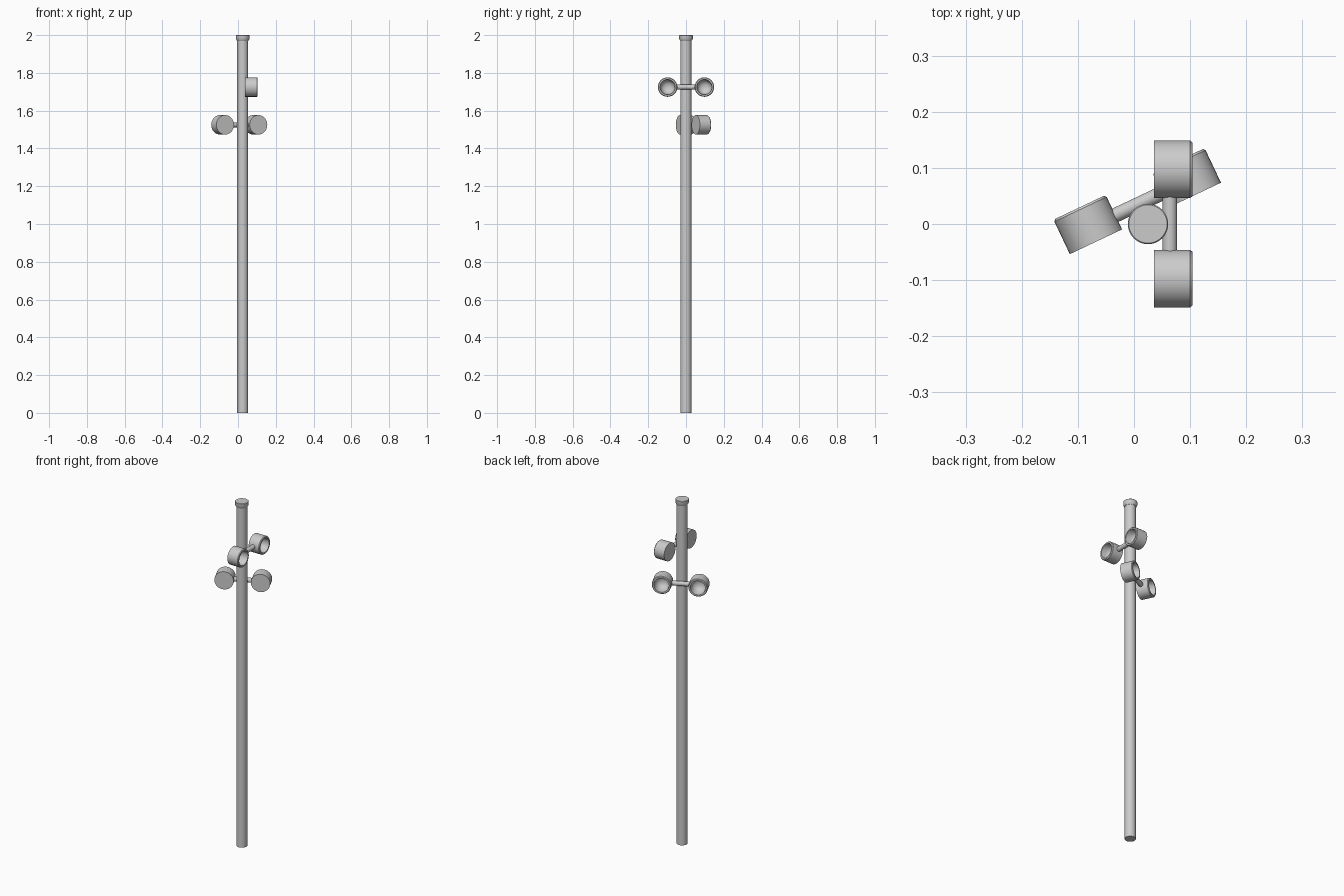
import bpy, bmesh
from math import cos, sin, pi, radians
from mathutils import Matrix, Vector

if "Cube" in bpy.data.objects:
    bpy.data.objects.remove(bpy.data.objects["Cube"])

PX, PY = 0.025, 0.0   # pole centre


def lathe(name, profile, matrix, segs=40):
    """Revolve (radius, height) points about z; radius 0 makes a pole vertex."""
    bm = bmesh.new()
    rings = []
    for r, h in profile:
        n = segs if r > 0 else 1
        rings.append([bm.verts.new((r * cos(2 * pi * i / segs), r * sin(2 * pi * i / segs), h))
                      for i in range(n)])
    for a, b in zip(rings, rings[1:]):
        for i in range(segs):
            j = (i + 1) % segs
            quad = [a[i % len(a)], a[j % len(a)], b[j % len(b)], b[i % len(b)]]
            bm.faces.new(list(dict.fromkeys(quad)))
    bmesh.ops.recalc_face_normals(bm, faces=bm.faces)
    me = bpy.data.meshes.new(name)
    bm.to_mesh(me)
    bm.free()
    ob = bpy.data.objects.new(name, me)
    ob.matrix_world = matrix
    bpy.context.collection.objects.link(ob)
    bpy.ops.object.select_all(action='DESELECT')
    ob.select_set(True)
    bpy.context.view_layer.objects.active = ob
    bpy.ops.object.shade_smooth_by_angle(angle=radians(40))
    return ob


# pole and its flared cap
pole_at = Matrix.Translation((PX, PY, 0))
lathe("pole", [(0, 0), (0.029, 0), (0.029, 1.985), (0, 1.985)], pole_at)
lathe("pole_cap", [(0, 1.97), (0.03, 1.97), (0.036, 1.98), (0.036, 1.998),
                   (0.034, 2.0), (0, 2.0)], pole_at)

# open lamp cup: flat back, rim, hollow bowl
CUP = [(0, -0.034), (0.0515, -0.034), (0.0515, 0.030), (0.048, 0.034), (0.040, 0.034),
       (0.038, 0.005), (0.031, -0.012), (0.018, -0.021), (0, -0.024)]
BAR = [(0, -0.06), (0.013, -0.06), (0.013, 0.06), (0, 0.06)]


def lamp_pair(name, z, angle):
    base = Matrix.Translation((PX, PY, z)) @ Matrix.Rotation(radians(angle), 4, 'Z')
    # crossbar clamped against the pole
    lathe(name + "_crossbar", BAR,
          base @ Matrix.Translation((0.039, 0, 0)) @ Matrix.Rotation(pi / 2, 4, 'X'), 24)
    # one cup at each end, facing outwards
    for side, s in (("left", 1), ("right", -1)):
        lathe(f"{name}_{side}_lamp", CUP,
              base @ Matrix.Translation((0.045, s * 0.0975, 0)) @ Matrix.Rotation(pi / 2, 4, 'Y'))


lamp_pair("upper", 1.725, 0)
lamp_pair("lower", 1.525, 115.3)
